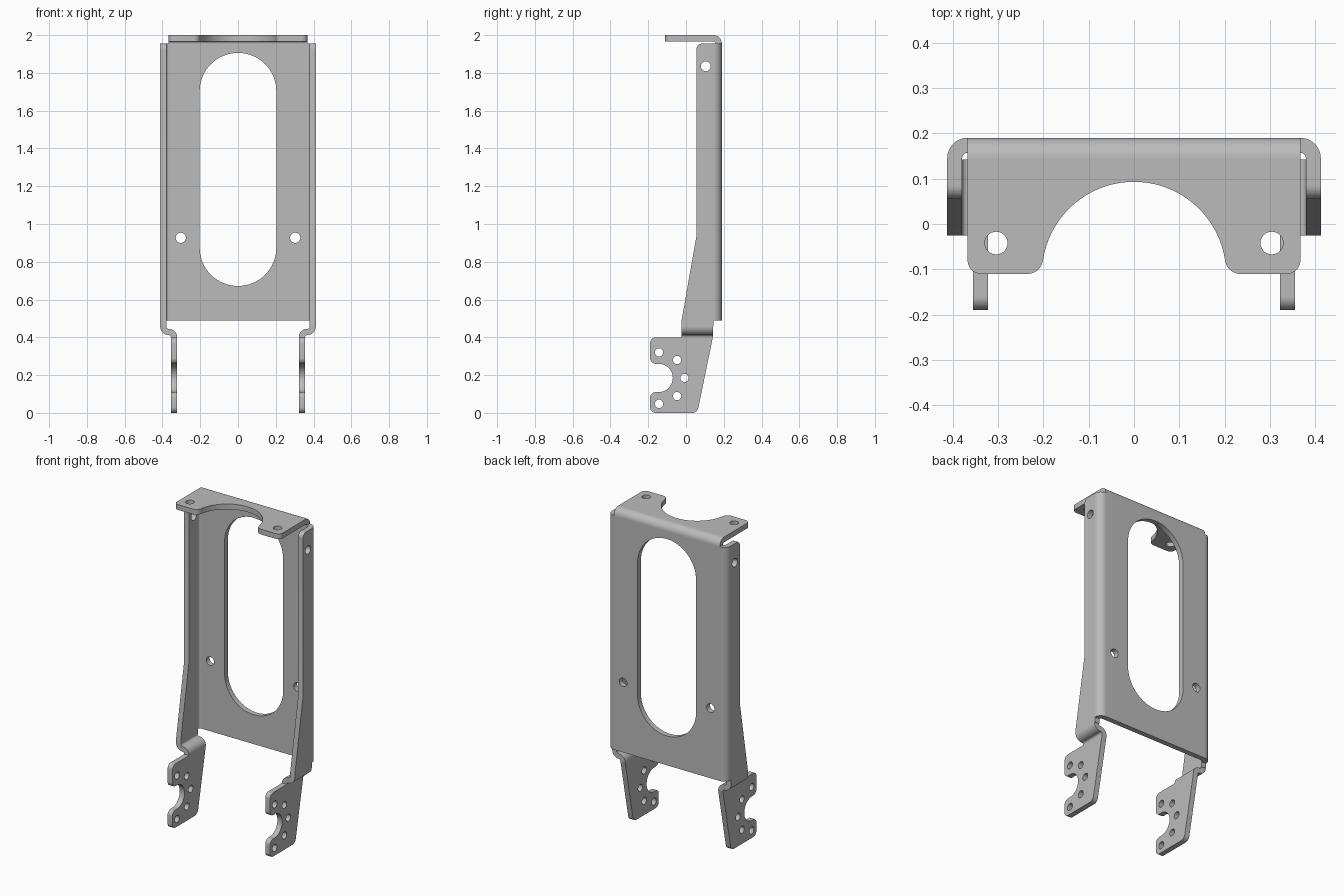
import bpy
import bmesh
from math import radians, cos, sin, tan, pi
from mathutils import Vector

cube = bpy.data.objects.get("Cube")
if cube:
    bpy.data.objects.remove(cube, do_unlink=True)

steel = bpy.data.materials.new("grey steel")
steel.use_nodes = True
grey = (0.5, 0.5, 0.5, 1)
steel.diffuse_color = grey
steel.node_tree.nodes["Principled BSDF"].inputs["Base Color"].default_value = grey

T = 0.033            # sheet thickness
RI = 0.012           # inner bend radius
RO = RI + T          # outer bend radius
WIDE, BACK = 0.412, 0.19
BX, BY = WIDE - RO, BACK - RO      # where the flat sheet meets the bends
TOP, PLATE_BOTTOM = 2 - RO, 0.488
LEG_TOP = 0.4
JOG_TOP = LEG_TOP + RI + RO


def arc(cx, cy, r, a0, a1, n=12):
    angles = [radians(a0 + (a1 - a0) * i / n) for i in range(n + 1)]
    return [(cx + r * cos(a), cy + r * sin(a)) for a in angles]


def circle(cx, cy, r):
    return arc(cx, cy, r, 0, 360, 32)[:-1]


def bend(cx, cy, a0, a1):
    """Cross-section of a sheet bent around a centre."""
    return arc(cx, cy, RO, a0, a1) + arc(cx, cy, RI, a1, a0)


def rounded(corners):
    """Outline from (u, v, radius) corners, each filleted."""
    pts = []
    for i, (u, v, r) in enumerate(corners):
        p = Vector((u, v))
        if not r:
            pts.append((u, v))
            continue
        a = (Vector(corners[i - 1][:2]) - p).normalized()
        b = (Vector(corners[(i + 1) % len(corners)][:2]) - p).normalized()
        half = a.angle(b) / 2
        c = p + (a + b).normalized() * (r / sin(half))
        start = p + a / tan(half) * r - c
        sweep = start.angle_signed(p + b / tan(half) * r - c)
        n = max(6, int(abs(sweep) / pi * 32))
        for k in range(n + 1):
            t = -sweep * k / n
            pts.append((c.x + start.x * cos(t) - start.y * sin(t),
                        c.y + start.x * sin(t) + start.y * cos(t)))
    return pts


def sheet(name, axis, lo, hi, outline, holes=()):
    """Extrude an outline with holes along an axis, from lo to hi."""
    curve = bpy.data.curves.new(name, "CURVE")
    curve.dimensions = "2D"
    curve.fill_mode = "BOTH"
    curve.extrude = (hi - lo) / 2
    for loop in [outline, *holes]:
        spline = curve.splines.new("POLY")
        spline.points.add(len(loop) - 1)
        for point, (u, v) in zip(spline.points, loop):
            point.co = (u, v, 0, 1)
        spline.use_cyclic_u = True
    temp = bpy.data.objects.new(name + "_outline", curve)
    mesh = bpy.data.meshes.new_from_object(temp)
    bpy.data.objects.remove(temp)
    bpy.data.curves.remove(curve)
    mid = (lo + hi) / 2
    for vert in mesh.vertices:
        u, v, w = vert.co
        w += mid
        vert.co = {"x": (w, u, v), "y": (u, w, v), "z": (u, v, w)}[axis]
    bm = bmesh.new()
    bm.from_mesh(mesh)
    bmesh.ops.remove_doubles(bm, verts=bm.verts, dist=1e-5)
    bmesh.ops.recalc_face_normals(bm, faces=bm.faces)
    bm.to_mesh(mesh)
    bm.free()
    mesh.name = name
    mesh.materials.clear()
    mesh.materials.append(steel)
    mesh.shade_smooth()
    mesh.set_sharp_from_angle(angle=radians(30))
    obj = bpy.data.objects.new(name, mesh)
    bpy.context.collection.objects.link(obj)
    return obj


# Back plate with the long slot and two screw holes
slot = arc(0, 1.703, 0.203, 0, 180, 32) + arc(0, 0.875, 0.203, 180, 360, 32)
sheet("back_plate", "y", BACK - T, BACK,
      [(-BX, PLATE_BOTTOM), (BX, PLATE_BOTTOM), (BX, TOP), (-BX, TOP)],
      [slot, circle(-0.303, 0.927, 0.027), circle(0.303, 0.927, 0.027)])

# Top tab with the round cutout, and its bend
FRONT = -0.11
tab = [(-BX, BY, 0), (-BX, FRONT, 0.03), (-0.207, FRONT, 0.034)]
tab += [(u, v, 0) for u, v in arc(0, FRONT, 0.203, 170, 10, 40)]
tab += [(0.207, FRONT, 0.034), (BX, FRONT, 0.03), (BX, BY, 0)]
sheet("top_tab", "z", 2 - T, 2, rounded(tab),
      [circle(-0.304, -0.042, 0.025), circle(0.304, -0.042, 0.025)])
sheet("top_bend", "x", -BX, BX, bend(BY, TOP, 0, 90))

# Side flange, inward jog and mounting leg on each side
flange = rounded([(BY, JOG_TOP, 0), (BY, TOP, 0), (0.055, TOP, 0.03),
                  (0.055, 0.935, 0), (-0.025, 0.48, 0), (-0.025, JOG_TOP, 0)])
leg = rounded([(0.142, LEG_TOP, 0), (-0.19, LEG_TOP, 0.03),
               (-0.19, 0.26, 0.03), (-0.07, 0.26, 0.0749),
               (-0.07, 0.11, 0.0749), (-0.19, 0.11, 0.03),
               (-0.19, 0, 0.03), (0.06, 0, 0.035)])
leg_holes = [circle(u, v, 0.022) for u, v in
             [(-0.143, 0.32), (-0.047, 0.28), (-0.008, 0.185),
              (-0.047, 0.089), (-0.143, 0.048)]]
jog = (arc(BX, JOG_TOP, RO, 0, -90) + arc(BX, LEG_TOP, RI, 90, 180)
       + arc(BX, LEG_TOP, RO, 180, 90) + arc(BX, JOG_TOP, RI, -90, 0))

for side, s in (("left", 1), ("right", -1)):
    def span(a, b):
        return sorted((s * a, s * b))

    def flip(pts):
        return [(s * u, v) for u, v in pts]

    sheet(side + "_flange", "x", *span(WIDE - T, WIDE), flange,
          [circle(0.105, 1.835, 0.026)])
    sheet(side + "_back_bend", "z", PLATE_BOTTOM, TOP,
          flip(bend(BX, BY, 0, 90)))
    sheet(side + "_jog", "y", -0.025, 0.142, flip(jog))
    sheet(side + "_leg", "x", *span(BX - RO, BX - RI), leg, leg_holes)
